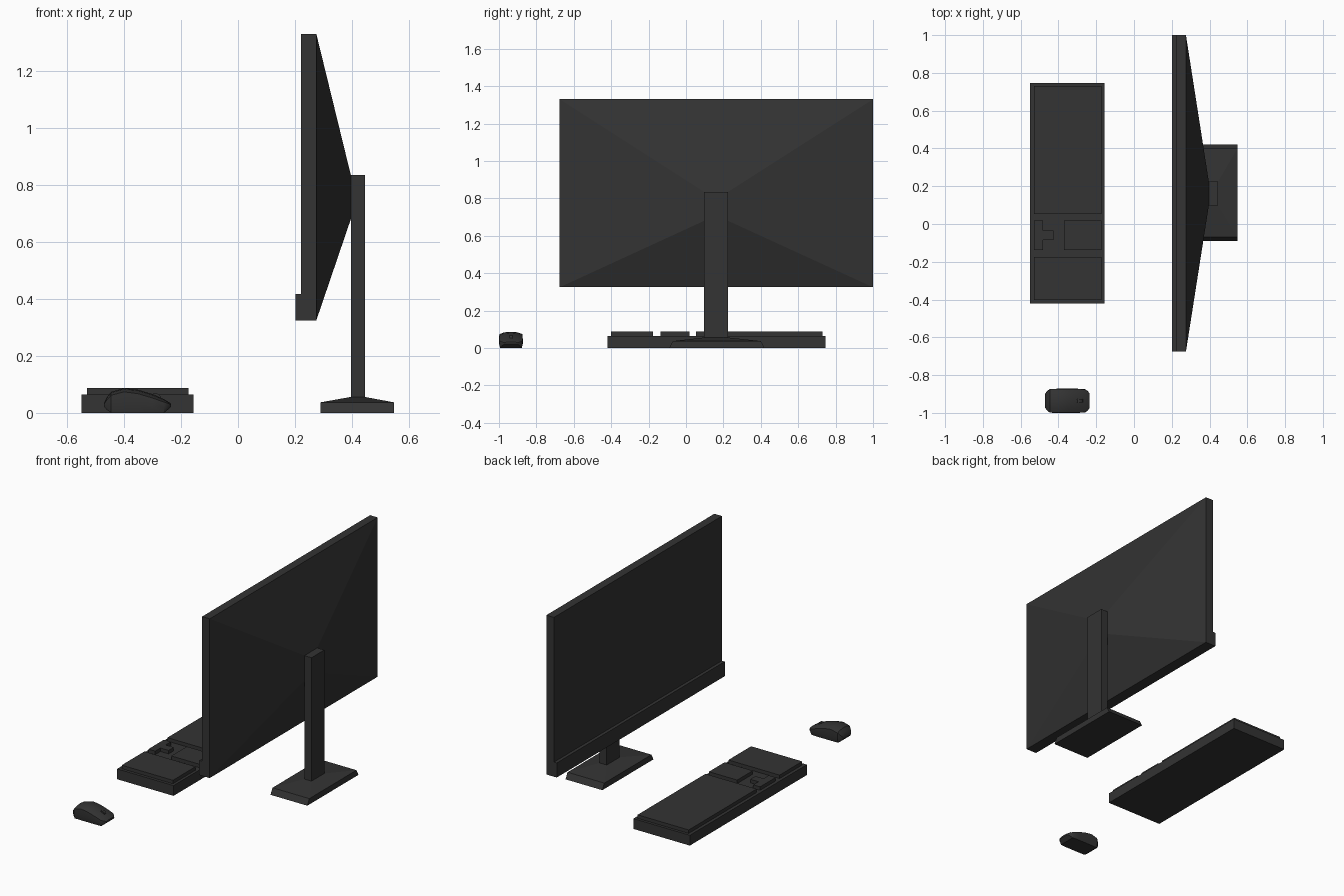
import bpy, bmesh, math
from mathutils import Matrix

if "Cube" in bpy.data.objects:
    bpy.data.objects.remove(bpy.data.objects["Cube"])

charcoal = bpy.data.materials.new("charcoal plastic")
charcoal.diffuse_color = (0.033, 0.033, 0.033, 1)
charcoal.use_nodes = True
charcoal.node_tree.nodes["Principled BSDF"].inputs["Base Color"].default_value = charcoal.diffuse_color


def finish(name, bm):
    bmesh.ops.recalc_face_normals(bm, faces=bm.faces)
    me = bpy.data.meshes.new(name)
    bm.to_mesh(me)
    bm.free()
    ob = bpy.data.objects.new(name, me)
    bpy.context.collection.objects.link(ob)
    me.materials.append(charcoal)
    return ob


def loft(name, rings):
    """Skin a list of equal-length point rings and cap both ends."""
    bm = bmesh.new()
    vs = [[bm.verts.new(p) for p in ring] for ring in rings]
    n = len(vs[0])
    for a, b in zip(vs, vs[1:]):
        for i in range(n):
            j = (i + 1) % n
            bm.faces.new((a[i], a[j], b[j], b[i]))
    bm.faces.new(vs[0])
    bm.faces.new(vs[-1])
    return finish(name, bm)


def rect_z(x0, x1, y0, y1, z):
    return [(x0, y0, z), (x1, y0, z), (x1, y1, z), (x0, y1, z)]


def rect_x(x, y0, y1, z0, z1):
    return [(x, y0, z0), (x, y1, z0), (x, y1, z1), (x, y0, z1)]


def box(name, x0, x1, y0, y1, z0, z1):
    return loft(name, [rect_z(x0, x1, y0, y1, z0), rect_z(x0, x1, y0, y1, z1)])


# Monitor: panel with tapered back, and thicker lower bezel
loft("monitor_panel", [rect_x(0.222, -0.675, 1.0, 0.325, 1.33),
                       rect_x(0.275, -0.675, 1.0, 0.325, 1.33),
                       rect_x(0.396, 0.097, 0.225, 0.68, 0.835)])
box("lower_bezel", 0.202, 0.224, -0.675, 1.0, 0.325, 0.417)

# Stand: pole and sloped foot
box("stand_pole", 0.396, 0.445, 0.097, 0.225, 0.03, 0.835)
loft("stand_foot", [rect_z(0.29, 0.547, -0.09, 0.42, 0),
                    rect_z(0.29, 0.547, -0.07, 0.40, 0.037),
                    rect_z(0.396, 0.445, 0.097, 0.225, 0.056)])

# Keyboard: tray and raised key blocks
box("keyboard_tray", -0.55, -0.156, -0.42, 0.747, 0, 0.065)
for name, x0, x1, y0, y1 in (("main_keys", -0.53, -0.173, 0.053, 0.73),
                             ("number_keys", -0.53, -0.173, -0.402, -0.176),
                             ("navigation_keys", -0.37, -0.173, -0.137, 0.018)):
    box(name, x0, x1, y0, y1, 0.06, 0.087)

# Arrow keys as one T-shaped block
tee = [(-0.53, -0.137), (-0.482, -0.137), (-0.482, -0.085), (-0.425, -0.085),
       (-0.425, -0.034), (-0.482, -0.034), (-0.482, 0.018), (-0.53, 0.018)]
loft("arrow_keys", [[(x, y, z) for x, y in tee] for z in (0.06, 0.087)])

# Mouse body: cross-sections along x (x, half width, bottom, shoulder, crown)
MY = -0.936
rings = []
for x, w, zb, zs, zc in ((-0.470, 0.038, 0.022, 0.031, 0.036),
                         (-0.460, 0.052, 0.010, 0.046, 0.055),
                         (-0.445, 0.063, 0.000, 0.062, 0.074),
                         (-0.400, 0.064, 0.000, 0.074, 0.087),
                         (-0.350, 0.064, 0.000, 0.067, 0.081),
                         (-0.300, 0.064, 0.000, 0.052, 0.066),
                         (-0.260, 0.062, 0.000, 0.038, 0.048),
                         (-0.245, 0.052, 0.012, 0.033, 0.039),
                         (-0.235, 0.038, 0.022, 0.029, 0.033)):
    zm = zb + (zs - zb) * 0.45
    half = [(0.9 * w, zb), (w, zm), (0.97 * w, zs),
            (0.55 * w, zs + (zc - zs) * 0.75)]
    prof = half + [(0, zc)] + [(-y, z) for y, z in reversed(half)]
    rings.append([(x, MY + y, z) for y, z in prof])
mouse = loft("mouse_body", rings)

# Scroll wheel
bm = bmesh.new()
bmesh.ops.create_cone(bm, cap_ends=True, segments=16, radius1=0.02, radius2=0.02,
                      depth=0.018, matrix=Matrix.Translation((-0.29, MY, 0.049))
                      @ Matrix.Rotation(math.pi / 2, 4, 'X'))
finish("scroll_wheel", bm)

# Smooth the mouse while keeping its hard edges
bpy.context.view_layer.objects.active = mouse
mouse.select_set(True)
bpy.ops.object.shade_smooth_by_angle(angle=math.radians(30))
